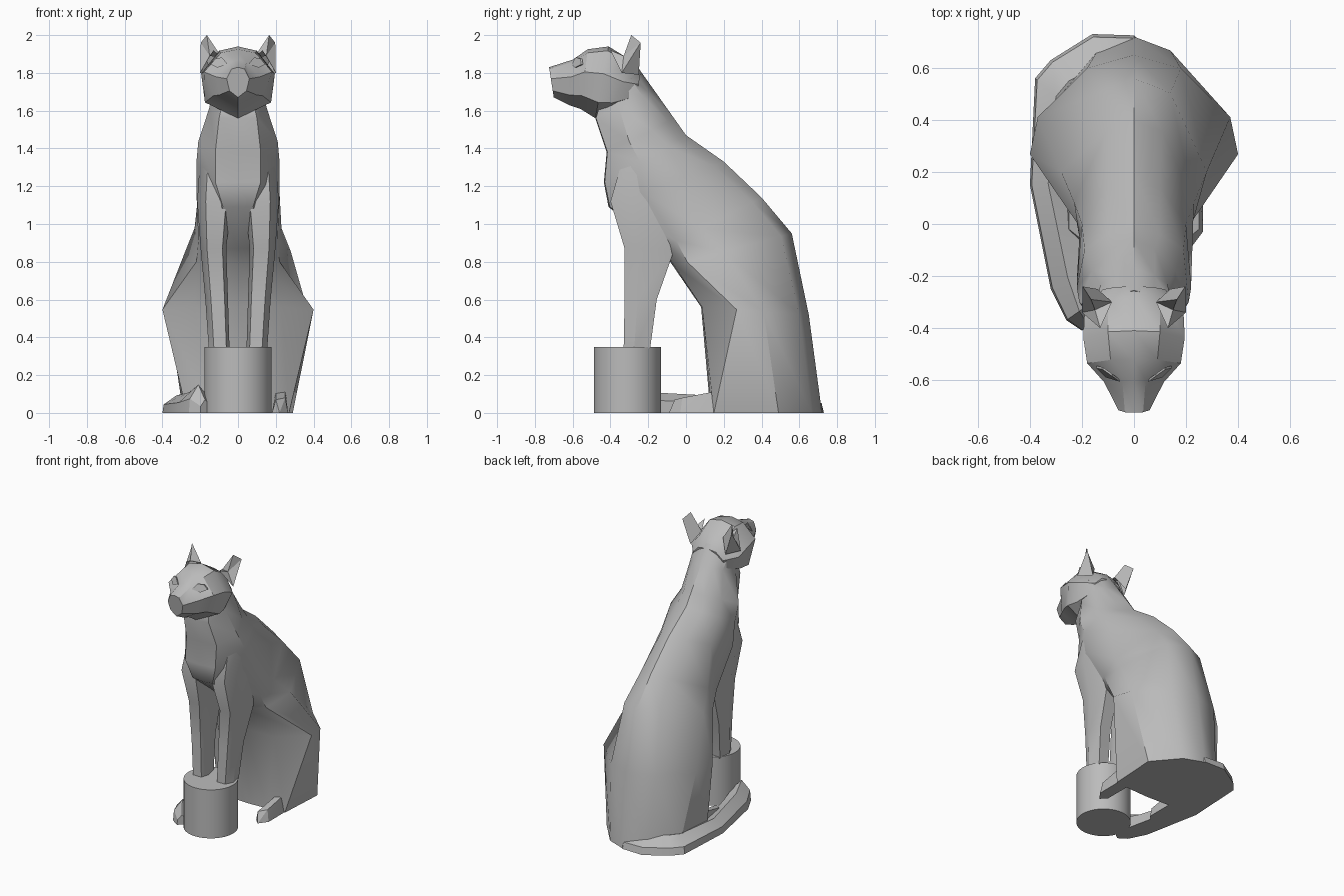
import bpy, bmesh, math

if "Cube" in bpy.data.objects:
    bpy.data.objects.remove(bpy.data.objects["Cube"])

stone = bpy.data.materials.new("grey_stone")
stone.diffuse_color = (0.5, 0.5, 0.5, 1)
stone.use_nodes = True
stone.node_tree.nodes["Principled BSDF"].inputs["Base Color"].default_value = stone.diffuse_color


def finish(name, bm, angle):
    bmesh.ops.recalc_face_normals(bm, faces=bm.faces[:])
    me = bpy.data.meshes.new(name)
    bm.to_mesh(me)
    bm.free()
    me.materials.append(stone)
    ob = bpy.data.objects.new(name, me)
    bpy.context.collection.objects.link(ob)
    bpy.ops.object.select_all(action='DESELECT')
    ob.select_set(True)
    bpy.context.view_layer.objects.active = ob
    bpy.ops.object.shade_smooth_by_angle(angle=math.radians(angle))


def loft(name, rings, angle=30):
    """Skin closed rings of points and cap both ends."""
    bm = bmesh.new()
    vs = [[bm.verts.new(p) for p in r] for r in rings]
    n = len(vs[0])
    for a, b in zip(vs, vs[1:]):
        for i in range(n):
            j = (i + 1) % n
            bm.faces.new((a[i], a[j], b[j], b[i]))
    bm.faces.new(vs[0])
    bm.faces.new(vs[-1])
    finish(name, bm, angle)


def slice_ring(y0, z0, y1, z1, widths, steps):
    """Symmetric ring across a line on the centre plane, with half widths at steps."""
    half = [(w, y0 + (y1 - y0) * t, z0 + (z1 - z0) * t)
            for w, t in zip((0, *widths, 0), (0, *steps, 1))]
    return half + [(-x, y, z) for x, y, z in half[-2:0:-1]]


def flip(points, s):
    return [(x * s, y, z) for x, y, z in points]


# Body: back y z, front y z, four half widths, steps of the two middle ones
body = [
    (.72, 0, .13, 0, .14, .29, .27, .14, .39, .97),
    (.65, .52, .08, .56, .18, .37, .4, .23, .42, .67),
    (.56, .95, -.07, .78, .14, .28, .22, .1, .57, .88),
    (.4, 1.14, -.13, .87, .11, .23, .21, .15, .6, .85),
    (.2, 1.33, -.41, 1.09, .1, .2, .22, .08, .33, .69),
    (0, 1.47, -.435, 1.22, .1, .19, .22, .12, .23, .56),
    (-.06, 1.555, -.42, 1.38, .08, .16, .21, .12, .33, .67),
    (-.17, 1.71, -.48, 1.56, .08, .13, .15, .1, .2, .6),
    (-.255, 1.83, -.45, 1.65, .07, .14, .14, .08, .25, .6),
]
loft("body", [slice_ring(*r[:4], r[4:8], (.09, r[8], r[9], .99)) for r in body], 40)

# Head: top y z, bottom y z, then three half widths, from nape to nose
head = [
    (-.24, 1.8, -.27, 1.64, .07, .12, .13),
    (-.28, 1.86, -.42, 1.58, .1, .19, .16),
    (-.41, 1.94, -.48, 1.56, .1, .195, .175),
    (-.52, 1.925, -.56, 1.61, .09, .18, .13),
    (-.6, 1.87, -.62, 1.63, .045, .115, .1),
    (-.725, 1.83, -.7, 1.67, .035, .06, .045),
]
loft("head", [slice_ring(*r[:4], r[4:], (.06, .38, .78)) for r in head], 35)

# Foreleg: height, centre x, half width, front y, back y
foreleg = [(.34, .1, .055, -.33, -.19), (.6, .113, .06, -.325, -.155),
           (.87, .13, .068, -.325, -.06), (1.12, .126, .09, -.4, -.05),
           (1.36, .115, .085, -.33, -.16)]
leg_section = [(-1, .4), (-.7, 0), (.5, 0), (1, .4), (.7, 1), (-.7, 1)]

# Ear: inner, hollow, outer, back, two tips, front rim
ear = [(.085, -.3, 1.88), (.15, -.33, 1.89), (.2, -.34, 1.8), (.14, -.25, 1.79),
       (.165, -.29, 2), (.197, -.24, 1.96), (.13, -.4, 1.92)]
ear_faces = ("014", "125", "154", "235", "3045", "061", "162")
eye = [(.055, -.597, 1.845), (.085, -.575, 1.882), (.12, -.55, 1.875),
       (.145, -.545, 1.845), (.11, -.58, 1.828)]
toes = [(.18, -.05, 0), (.22, -.09, 0), (.265, -.03, 0), (.2, -.06, .07), (.25, -.02, .08)]

for s, side in ((1, "right"), (-1, "left")):
    # Ear with a hollow front
    bm = bmesh.new()
    v = [bm.verts.new(p) for p in flip(ear, s)]
    for f in ear_faces:
        bm.faces.new([v[int(i)] for i in f])
    finish(side + "_ear", bm, 20)

    # Almond eye seated under the brow
    loft(side + "_eye", [flip(eye, s), [(x * s, y - .009, z) for x, y, z in eye]], 20)

    # Straight foreleg, widening into the shoulder
    loft(side + "_foreleg", [[((cx + u * w) * s, yf + (yb - yf) * t, z) for u, t in leg_section]
                             for z, cx, w, yf, yb in foreleg], 35)

    # Hind foot running back under the thigh
    bm = bmesh.new()
    for x, y, z in flip(toes, s):
        bm.verts.new((x, y, z))
        bm.verts.new((x, y + .25, z * 1.6))
    bmesh.ops.convex_hull(bm, input=bm.verts[:])
    finish(side + "_hind_foot", bm, 20)

# Tail curling round the left: outer x y, inner x y, height
tail = [(.1, .64, .05, .5, .07), (0, .725, 0, .5, .09), (-.16, .73, -.1, .5, .1),
        (-.32, .63, -.18, .47, .1), (-.38, .56, -.22, .42, .1), (-.4, .15, -.26, .16, .09),
        (-.32, -.25, -.19, -.16, .11), (-.26, -.37, -.16, -.3, .15), (-.2, -.41, -.15, -.37, .07)]
tail_section = [(0, 0), (.05, .5), (.5, 1), (1, .6), (1, 0)]
loft("tail", [[(ox + (ix - ox) * t, oy + (iy - oy) * t, h * k) for t, k in tail_section]
              for ox, oy, ix, iy, h in tail], 25)

# Round block under the forefeet
bm = bmesh.new()
bmesh.ops.create_cone(bm, cap_ends=True, segments=48, radius1=.178, radius2=.178, depth=.35)
bmesh.ops.translate(bm, verts=bm.verts[:], vec=(0, -.31, .175))
finish("round_block", bm, 30)
